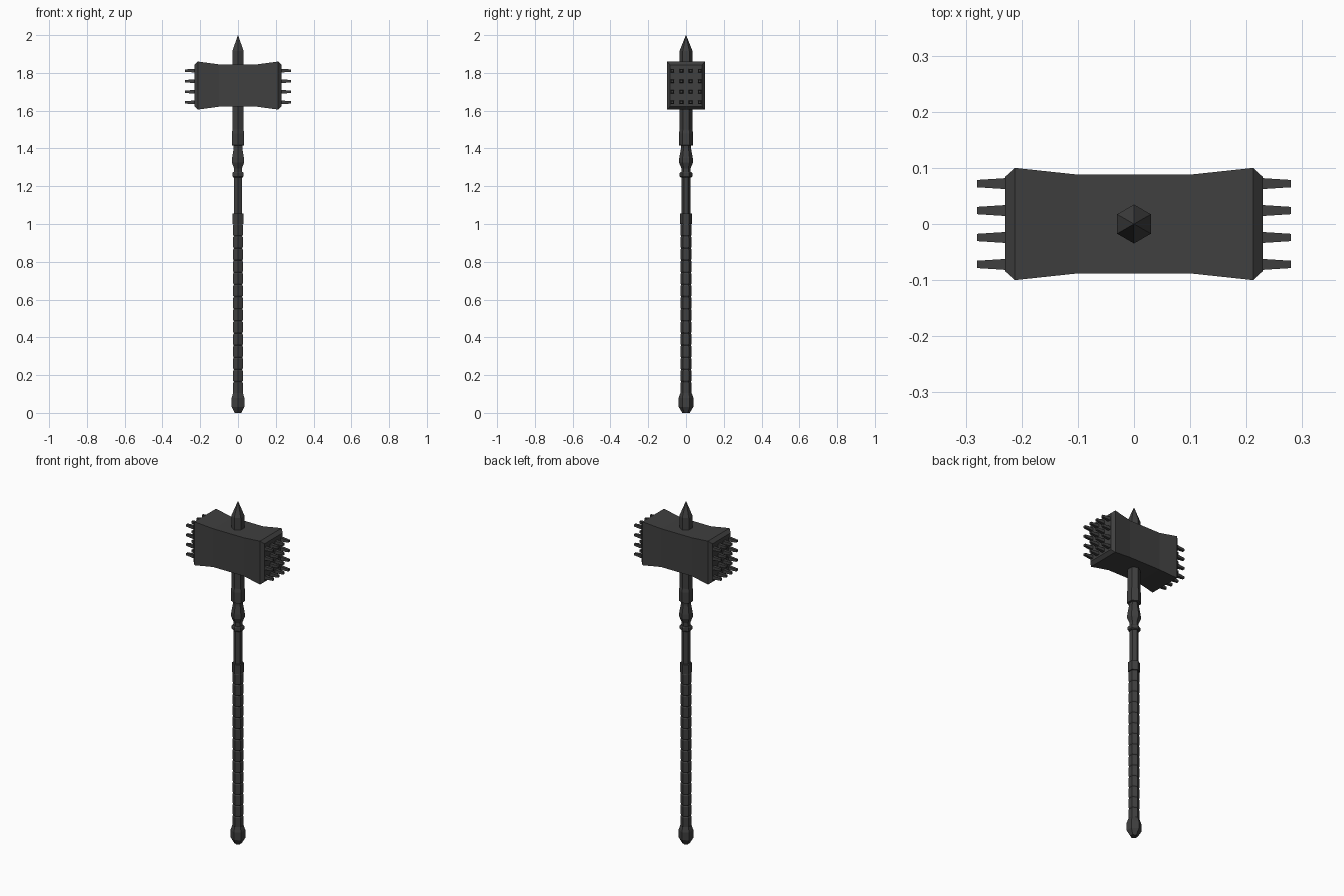
import bpy, bmesh, math

if "Cube" in bpy.data.objects:
    bpy.data.objects.remove(bpy.data.objects["Cube"])

iron = bpy.data.materials.new("dark iron")
iron.diffuse_color = (0.05, 0.05, 0.05, 1)
iron.use_nodes = True
iron.node_tree.nodes["Principled BSDF"].inputs["Base Color"].default_value = iron.diffuse_color


def finish(name, bm):
    bmesh.ops.recalc_face_normals(bm, faces=bm.faces)
    mesh = bpy.data.meshes.new(name)
    bm.to_mesh(mesh)
    bm.free()
    mesh.materials.append(iron)
    ob = bpy.data.objects.new(name, mesh)
    bpy.context.collection.objects.link(ob)
    return ob


def loft(bm, rings):
    """Join rings of points into a closed flat-faced solid."""
    loops = [[bm.verts.new(p) for p in ring] for ring in rings]
    n = len(loops[0])
    for a, b in zip(loops, loops[1:]):
        for i in range(n):
            j = (i + 1) % n
            bm.faces.new((a[i], a[j], b[j], b[i]))
    bm.faces.new(loops[0])
    bm.faces.new(loops[-1])


def hexagon(half, z):
    """Six-sided ring, flats facing x, half = half width along x."""
    r = half / math.cos(math.pi / 6)
    return [(r * math.cos(math.radians(30 + 60 * i)),
             r * math.sin(math.radians(30 + 60 * i)), z) for i in range(6)]


def turned(name, profile):
    bm = bmesh.new()
    loft(bm, [hexagon(h, z) for h, z in profile])
    finish(name, bm)


def rect(x, hy, hz, cy=0, cz=0):
    return [(x, cy - hy, cz - hz), (x, cy + hy, cz - hz),
            (x, cy + hy, cz + hz), (x, cy - hy, cz + hz)]


# Hammer head, waisted in the middle with bevelled striking faces
CZ = 1.733
half_head = [(0.1, 0.088, 0.112), (0.212, 0.1, 0.127), (0.23, 0.084, 0.110)]
sections = [(-x, y, z) for x, y, z in reversed(half_head)] + half_head
bm = bmesh.new()
loft(bm, [rect(x, y, z, 0, CZ) for x, y, z in sections])
finish("hammer_head", bm)

# Four by four studs on both striking faces
bm = bmesh.new()
for side in (-1, 1):
    for i in range(4):
        for j in range(4):
            y, z = (i - 1.5) * 0.048, 1.728 + (j - 1.5) * 0.056
            loft(bm, [rect(side * 0.225, 0.010, 0.010, y, z),
                      rect(side * 0.28, 0.0065, 0.0065, y, z)])
finish("face_studs", bm)

# Top spike
turned("top_spike", [(0.03, 1.83), (0.03, 1.915), (0.0005, 2.0)])

# Socket below the head
turned("head_socket", [(0.023, 1.415), (0.033, 1.417), (0.033, 1.48),
                       (0.029, 1.50), (0.029, 1.64)])

# Baluster, ring and bare shaft
turned("baluster", [(0.021, 1.265), (0.021, 1.295), (0.032, 1.325),
                    (0.031, 1.35), (0.023, 1.40), (0.023, 1.42)])
turned("neck_ring", [(0.025, 1.247), (0.029, 1.252), (0.029, 1.27), (0.025, 1.276)])
turned("shaft", [(0.02, 0.05), (0.02, 1.30)])
turned("grip_collar", [(0.028, 1.0), (0.028, 1.055)])

# Wrapped grip bands
bm = bmesh.new()
bands, low, high = 14, 0.10, 1.0
step = (high - low) / bands
for k in range(bands):
    z = low + k * step
    loft(bm, [hexagon(h, z + t * step) for h, t in
              ((0.022, 0), (0.0255, 0.1), (0.0255, 0.9), (0.022, 1))])
finish("wrapped_grip", bm)

# Pommel
turned("pommel", [(0.017, 0.0), (0.034, 0.032), (0.034, 0.078), (0.026, 0.105)])
